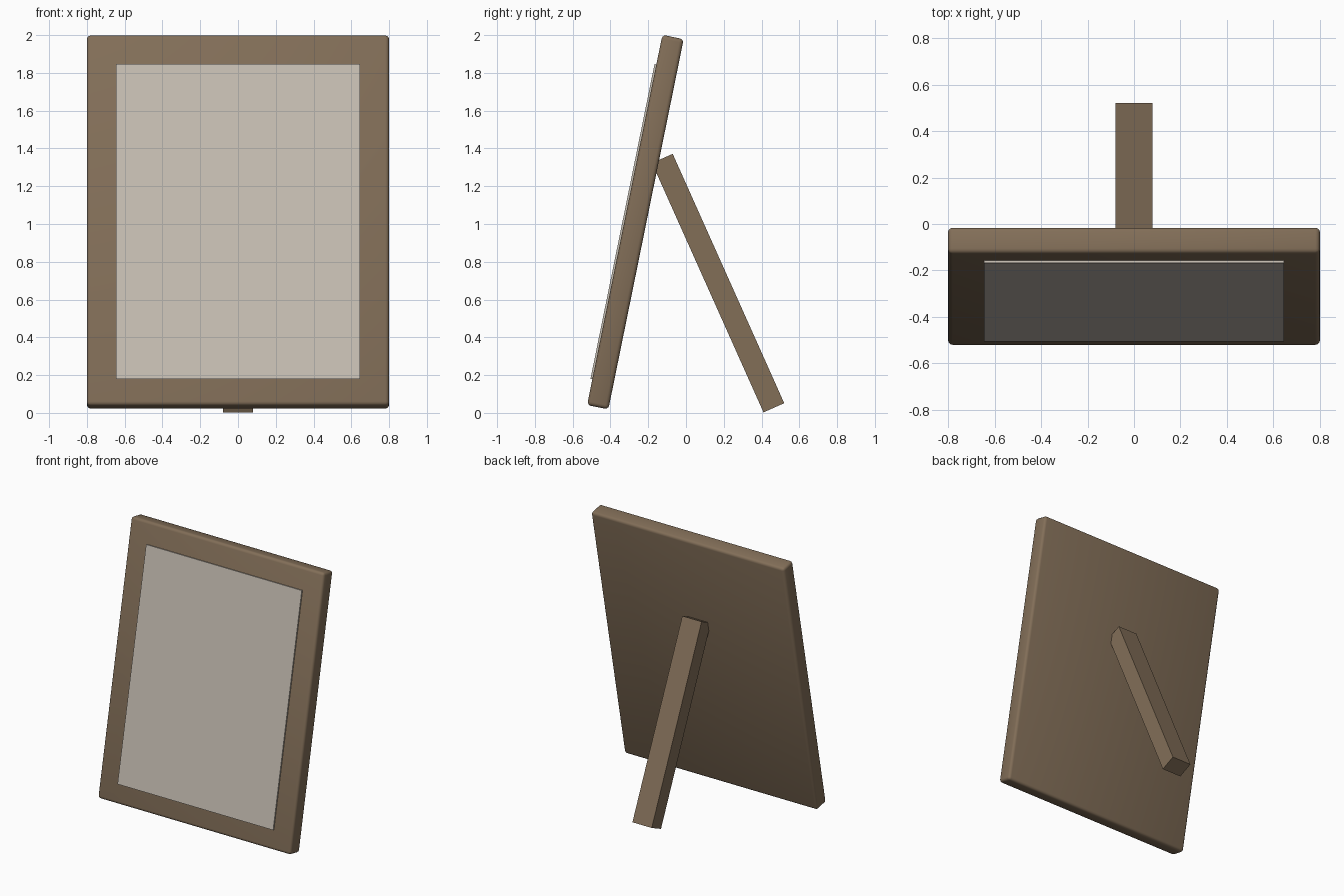
import bpy
import math
from mathutils import Matrix, Vector

if "Cube" in bpy.data.objects:
    bpy.data.objects.remove(bpy.data.objects["Cube"])


def material(name, rgb):
    m = bpy.data.materials.new(name)
    m.diffuse_color = (*rgb, 1.0)
    m.use_nodes = True
    m.node_tree.nodes["Principled BSDF"].inputs["Base Color"].default_value = m.diffuse_color
    return m


def box(name, size, matrix, mat, bevel=0.0):
    bpy.ops.mesh.primitive_cube_add(size=1)
    ob = bpy.context.object
    ob.name = name
    ob.data.transform(Matrix.Diagonal((*size, 1.0)))
    ob.matrix_world = matrix
    ob.data.materials.append(mat)
    if bevel:
        mod = ob.modifiers.new("rounded_edges", 'BEVEL')
        mod.width = bevel
        mod.segments = 3
        bpy.ops.object.shade_smooth()
    return ob


wood = material("brown wood", (0.223, 0.156, 0.097))
paper = material("pale grey paper", (0.56, 0.51, 0.445))

# Frame board, leaning back
lean = (Matrix.Translation((0, -0.268, 1.01))
        @ Matrix.Rotation(math.radians(-11.5), 4, 'X'))
thick = 0.115
box("frame", (1.6, thick, 2.0), lean, wood, bevel=0.02)

# Picture panel, standing slightly proud of the frame front
panel_at = lean @ Matrix.Translation((0, -thick / 2 - 0.0005, -0.01))
box("picture_panel", (1.29, 0.019, 1.70), panel_at, paper)

# Rear support leg, sloping down and backwards
leg_at = (Matrix.Translation((0, 0.17, 0.687))
          @ Matrix.Rotation(math.radians(24.1), 4, 'X'))
box("support_leg", (0.16, 0.12, 1.446), leg_at, wood)
